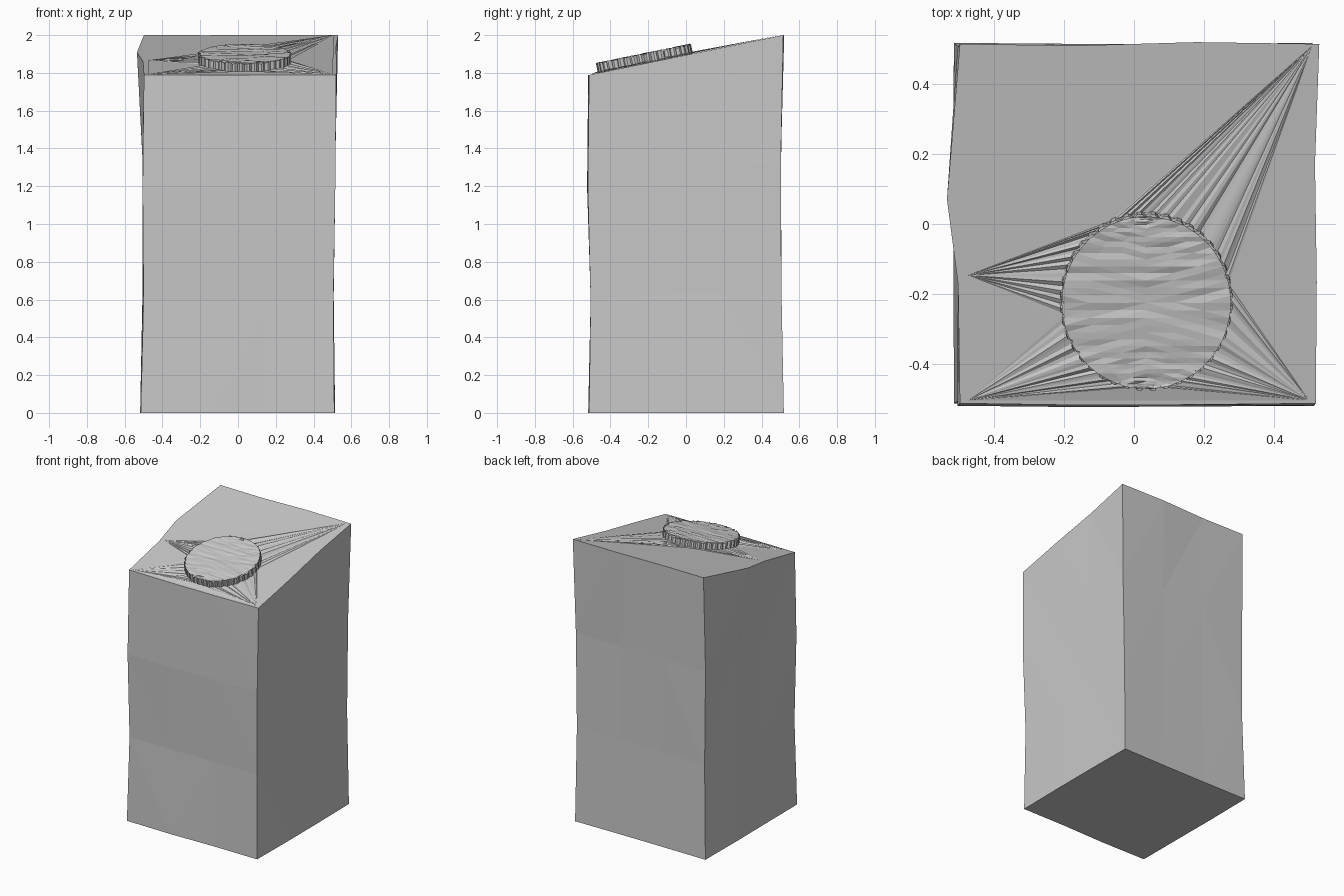
import bpy, bmesh, math, random
from mathutils import Matrix

random.seed(4)
cube = bpy.data.objects.get("Cube")
if cube:
    bpy.data.objects.remove(cube, do_unlink=True)

grey = bpy.data.materials.new("stone_grey")
grey.use_nodes = True
colour = (0.58, 0.58, 0.58, 1)
grey.diffuse_color = colour
grey.node_tree.nodes["Principled BSDF"].inputs["Base Color"].default_value = colour


def finish(bm, name, matrix=None, fix_normals=True):
    if fix_normals:
        bmesh.ops.recalc_face_normals(bm, faces=bm.faces)
    mesh = bpy.data.meshes.new(name)
    bm.to_mesh(mesh)
    bm.free()
    mesh.materials.append(grey)
    obj = bpy.data.objects.new(name, mesh)
    if matrix:
        obj.matrix_world = matrix
    bpy.context.collection.objects.link(obj)
    return obj


def top_height(y):
    return 1.79 + 0.205 * (y + 0.51)


# Sloping stone block: each side is three panels wide and high, slightly uneven
LEFT = (0.51, 0.505, 0.515, 0.52)
RIGHT = (-0.515, -0.50, -0.505, -0.498)
FRONT = (-0.513, -0.505, -0.52, -0.513)
BACK = (0.518, 0.505, 0.502, 0.515)

bm = bmesh.new()
bmesh.ops.create_cube(bm, size=1)
bmesh.ops.subdivide_edges(bm, edges=bm.edges[:], cuts=2, use_grid_fill=True)
for v in bm.verts:
    a, b, c = (round((k + 0.5) * 3) for k in v.co)
    x = RIGHT[c] + (LEFT[c] - RIGHT[c]) * a / 3
    y = FRONT[c] + (BACK[c] - FRONT[c]) * b / 3
    if a in (1, 2) or b in (1, 2):
        x += random.uniform(-0.006, 0.006)
        y += random.uniform(-0.006, 0.006)
    if (a, b, c) == (0, 2, 3):      # chipped-out bulge on the top edge
        x, y = -0.535, 0.07
    if (a, b, c) == (3, 3, 3):
        x = 0.53
    v.co = (x, y, c / 3 * top_height(y))
bmesh.ops.triangulate(bm, faces=bm.faces[:])
finish(bm, "stone_block")

# Frame lying on the slope, centred under the disc
CENTRE_Y = -0.215
slope = (Matrix.Translation((0.035, CENTRE_Y, top_height(CENTRE_Y)))
         @ Matrix.Rotation(math.atan(0.205), 4, "X"))
RX, RY, THICK, TEETH = 0.242, 0.252, 0.052, 120


def rim_point(i, r=1):
    t = math.tau * i / TEETH
    return RX * r * math.cos(t), RY * r * math.sin(t)


# Disc rim: fluted wall with a ragged upper edge
bm = bmesh.new()
low, high = [], []
for i in range(TEETH):
    r = 1.02 if i % 3 else 0.97
    low.append(bm.verts.new((*rim_point(i, r), -0.01)))
    high.append(bm.verts.new((*rim_point(i, r), THICK + random.uniform(-0.007, 0.004))))
for i in range(TEETH):
    j = (i + 1) % TEETH
    bm.faces.new((low[i], low[j], high[j], high[i]))
finish(bm, "disc_rim", slope, False)

# Disc face: rough strips running across the width
bm = bmesh.new()
ROWS, COLS = 36, 6
grid = []
for r in range(ROWS + 1):
    v = math.sin((r / ROWS - 0.5) * math.pi)
    half = math.sqrt(max(0.0004, 1 - v * v)) * RX
    grid.append([bm.verts.new((half * (2 * c / COLS - 1), v * RY,
                               THICK + random.uniform(-0.004, 0.003)))
                 for c in range(COLS + 1)])
for r in range(ROWS):
    for c in range(COLS):
        bm.faces.new((grid[r][c], grid[r][c + 1], grid[r + 1][c + 1], grid[r + 1][c]))
bmesh.ops.triangulate(bm, faces=bm.faces[:])
finish(bm, "disc_face", slope, False)

# Low creased fans stretching from the disc foot to the block corners
ANCHORS = ((0.475, 0.74), (-0.51, 0.07), (-0.51, -0.295), (0.465, -0.295))
bm = bmesh.new()
ring = [bm.verts.new((*rim_point(i), random.uniform(0.002, 0.011))) for i in range(TEETH)]
tips = [bm.verts.new((x, y, 0.002)) for x, y in ANCHORS]
angles = [math.atan2(y, x) for x, y in ANCHORS]


def nearest(i):
    t = math.tau * (i + 0.5) / TEETH
    return min(range(len(tips)), key=lambda k: -math.cos(t - angles[k]))


for i in range(TEETH):
    j = (i + 1) % TEETH
    here, after = nearest(i), nearest(j)
    bm.faces.new((ring[j], ring[i], tips[here]))
    if here != after:
        bm.faces.new((ring[j], tips[here], tips[after]))
finish(bm, "creased_fans", slope, False)
